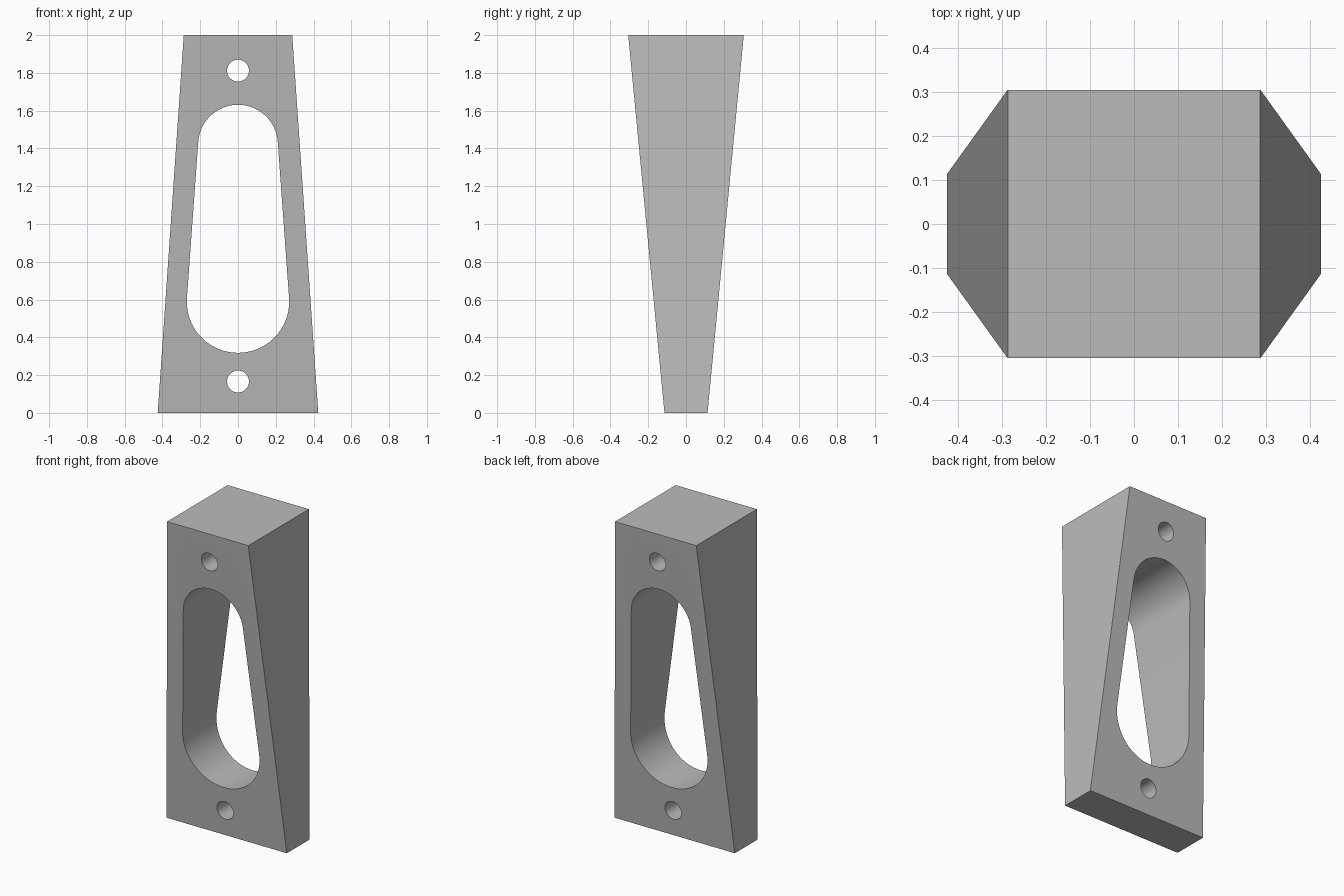
import bpy, bmesh
from math import sin, cos, pi, asin

cube = bpy.data.objects.get("Cube")
if cube:
    bpy.data.objects.remove(cube, do_unlink=True)

# Single grey material
grey = bpy.data.materials.new("plain_grey")
grey.use_nodes = True
colour = (0.5, 0.5, 0.5, 1)
grey.diffuse_color = colour
grey.node_tree.nodes["Principled BSDF"].inputs["Base Color"].default_value = colour


def make_object(name, bm):
    bmesh.ops.recalc_face_normals(bm, faces=bm.faces)
    mesh = bpy.data.meshes.new(name)
    bm.to_mesh(mesh)
    bm.free()
    mesh.materials.append(grey)
    obj = bpy.data.objects.new(name, mesh)
    bpy.context.collection.objects.link(obj)
    return obj


def loft(name, sections):
    """Stack rectangles given as (half width, half depth, height)."""
    bm = bmesh.new()
    rings = [[bm.verts.new((sx * w, sy * d, z))
              for sx, sy in ((-1, -1), (1, -1), (1, 1), (-1, 1))]
             for w, d, z in sections]
    bm.faces.new(rings[0])
    bm.faces.new(rings[-1])
    for low, high in zip(rings, rings[1:]):
        for i in range(4):
            j = (i + 1) % 4
            bm.faces.new((low[i], low[j], high[j], high[i]))
    return make_object(name, bm)


def prism(name, outline):
    """Extrude an x-z outline right through the body along y."""
    bm = bmesh.new()
    face = bm.faces.new([bm.verts.new((x, -0.5, z)) for x, z in outline])
    moved = bmesh.ops.extrude_face_region(bm, geom=[face])["geom"]
    verts = [v for v in moved if isinstance(v, bmesh.types.BMVert)]
    bmesh.ops.translate(bm, verts=verts, vec=(0, 1, 0))
    return make_object(name, bm)


def arc(radius, height, start, end, steps):
    angles = [start + (end - start) * i / steps for i in range(steps + 1)]
    return [(radius * cos(a), height + radius * sin(a)) for a in angles]


# Body: wide and thin at the foot, narrow and deep at the top, with a fine lip
body = loft("wedge_body", [(0.425, 0.114, 0), (0.2885, 0.304, 1.98), (0.287, 0.305, 2)])

# Tapered window from two arcs joined by their common tangents
r_low, z_low, r_top, z_top = 0.271, 0.589, 0.211, 1.42
tilt = asin((r_low - r_top) / (z_top - z_low))
window = (arc(r_top, z_top, tilt, pi - tilt, 40)
          + arc(r_low, z_low, pi - tilt, 2 * pi + tilt, 40))
cutters = [prism("window_cutter", window)]

# Screw holes above and below the window
for label, z in (("upper", 1.812), ("lower", 0.166)):
    cutters.append(prism(label + "_hole_cutter", arc(0.058, z, 0, 2 * pi, 40)[:-1]))

bpy.ops.object.select_all(action="DESELECT")
body.select_set(True)
bpy.context.view_layer.objects.active = body
for cutter in cutters:
    cutter.hide_render = True
    cut = body.modifiers.new("cut", "BOOLEAN")
    cut.operation = "DIFFERENCE"
    cut.solver = "EXACT"
    cut.object = cutter
    bpy.ops.object.modifier_apply(modifier=cut.name)
    bpy.data.objects.remove(cutter, do_unlink=True)

bpy.ops.object.shade_smooth_by_angle(angle=0.5)
